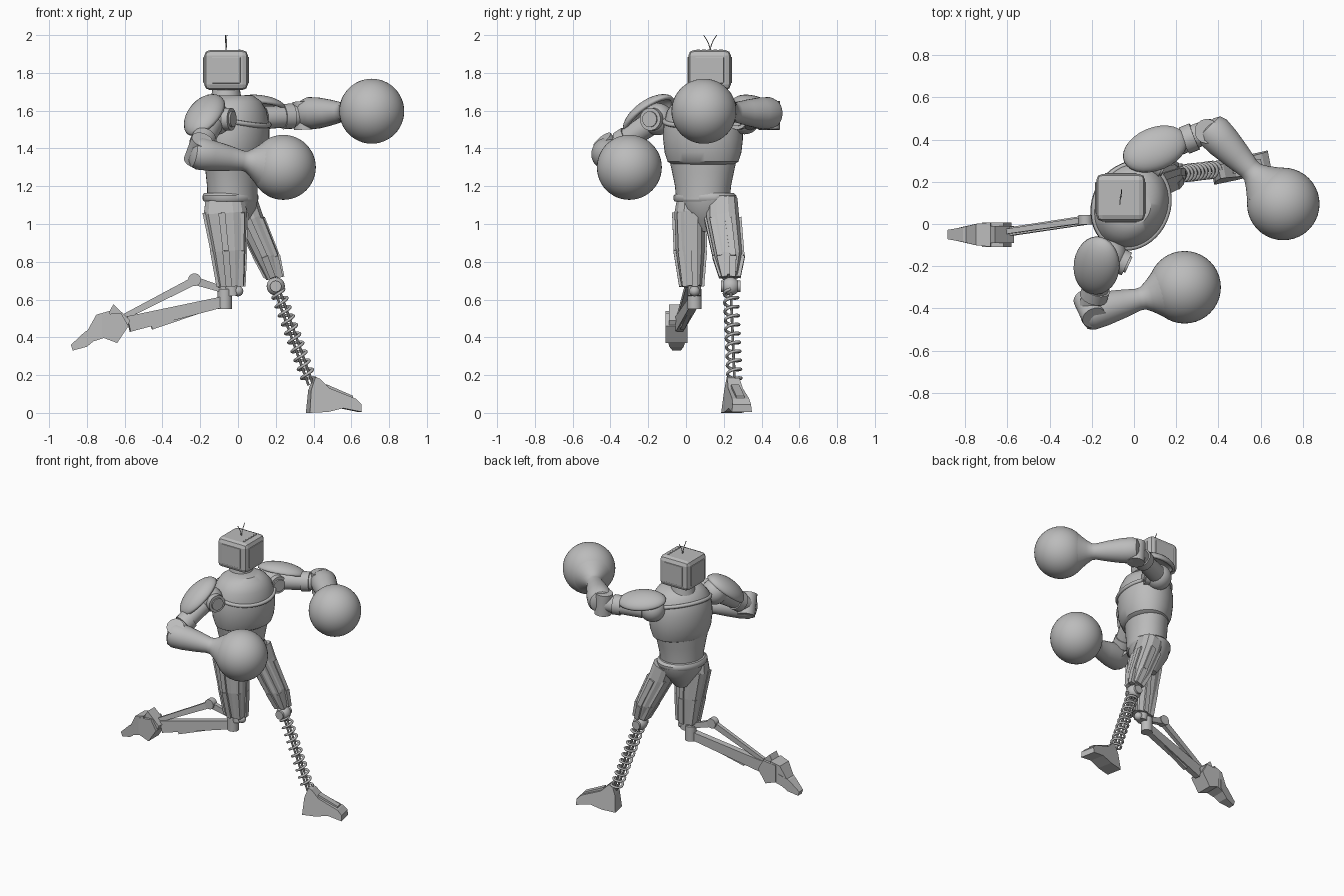
import bpy, bmesh, math
from mathutils import Vector, Matrix

if "Cube" in bpy.data.objects:
    bpy.data.objects.remove(bpy.data.objects["Cube"])

grey = bpy.data.materials.new("plain grey")
grey.use_nodes = True
grey.diffuse_color = (0.5, 0.5, 0.5, 1)
grey.node_tree.nodes["Principled BSDF"].inputs["Base Color"].default_value = (0.5, 0.5, 0.5, 1)
smooth_parts = []


def finish(name, bm, smooth=False):
    bmesh.ops.recalc_face_normals(bm, faces=bm.faces)
    mesh = bpy.data.meshes.new(name)
    bm.to_mesh(mesh)
    bm.free()
    ob = bpy.data.objects.new(name, mesh)
    bpy.context.collection.objects.link(ob)
    mesh.materials.append(grey)
    if smooth:
        smooth_parts.append(ob)
    return ob


def loft(name, rings, side, n=24, power=1.0, smooth=True):
    """Skin rings of (centre, half size along side, half size across)."""
    w = (Vector(rings[-1][0]) - Vector(rings[0][0])).normalized()
    u = Vector(side)
    u = (u - w * u.dot(w)).normalized()
    v = w.cross(u)
    bend = lambda t: math.copysign(abs(t) ** power, t)
    bm = bmesh.new()
    loops = []
    for c, a, b in rings:
        angles = [math.tau * (i + 0.5) / n for i in range(n)]
        loops.append([bm.verts.new(Vector(c) + u * a * bend(math.cos(t)) + v * b * bend(math.sin(t)))
                      for t in angles])
    for p, q in zip(loops, loops[1:]):
        for i in range(n):
            j = (i + 1) % n
            bm.faces.new((p[i], p[j], q[j], q[i]))
    bm.faces.new(loops[0])
    bm.faces.new(loops[-1])
    return finish(name, bm, smooth)


def rod(name, a, b, r, r2=None, n=20):
    r2 = r if r2 is None else r2
    return loft(name, [(a, r, r), (b, r2, r2)], (0.3, 0.5, 0.81), n)


def disc(name, centre, axis, r, half):
    d = Vector(axis).normalized() * half
    c = Vector(centre)
    return rod(name, c - d, c + d, r)


def bar(name, a, b, wide, tall, wide2, tall2):
    return loft(name, [(a, wide, tall), (b, wide2, tall2)], (0, 1, 0), 4, 0.01, False)


def ball(name, c, r):
    bm = bmesh.new()
    bmesh.ops.create_uvsphere(bm, u_segments=40, v_segments=24, radius=r,
                              matrix=Matrix.Translation(c))
    return finish(name, bm, True)


def box(name, c, size, bevel=0.0):
    bm = bmesh.new()
    bmesh.ops.create_cube(bm, size=1, matrix=Matrix.Translation(c) @ Matrix.Diagonal((*size, 1)))
    if bevel:
        bmesh.ops.bevel(bm, geom=bm.edges[:], offset=bevel, segments=2, profile=0.5, affect='EDGES')
    return finish(name, bm)


def prism(name, profile, origin, width, turn=0.0):
    """Side profile (x, z) given thickness by width(x, z)."""
    bm = bmesh.new()
    near = [bm.verts.new((x, -width(x, z), z)) for x, z in profile]
    far = [bm.verts.new((x, width(x, z), z)) for x, z in profile]
    for i in range(len(near)):
        j = (i + 1) % len(near)
        bm.faces.new((near[i], near[j], far[j], far[i]))
    bm.faces.new(near)
    bm.faces.new(far)
    bm.transform(Matrix.Translation(origin) @ Matrix.Rotation(turn, 4, 'Z'))
    return finish(name, bm)


def wire(name, points, depth, closed=False):
    cu = bpy.data.curves.new(name, 'CURVE')
    cu.dimensions = '3D'
    cu.bevel_depth = depth
    cu.bevel_resolution = 2
    cu.use_fill_caps = True
    sp = cu.splines.new('POLY')
    sp.points.add(len(points) - 1)
    for p, q in zip(sp.points, points):
        p.co = (*q, 1)
    sp.use_cyclic_u = closed
    cu.materials.append(grey)
    ob = bpy.data.objects.new(name, cu)
    bpy.context.collection.objects.link(ob)


def pad(name, centre, normal, along, size):
    z = Vector(normal).normalized()
    x = Vector(along)
    x = (x - z * x.dot(z)).normalized()
    m = Matrix((x, z.cross(x), z)).transposed().to_4x4()
    bm = bmesh.new()
    bmesh.ops.create_uvsphere(bm, u_segments=28, v_segments=16, radius=1)
    bmesh.ops.bisect_plane(bm, geom=bm.verts[:] + bm.edges[:] + bm.faces[:], dist=0.001,
                           plane_co=(0, 0, 0), plane_no=(0, 0, 1), clear_inner=True)
    bm.transform(Matrix.Translation(centre) @ m @ Matrix.Diagonal((*size, 1)))
    ob = finish(name, bm, True)
    ob.modifiers.new("thickness", 'SOLIDIFY').thickness = 0.02


# Torso, twisted about the vertical
ACROSS, FRONT = Vector((0.42, 0.91, 0)), Vector((0.91, -0.42, 0))


def body(name, x, y, sections):
    return loft(name, [((x, y, z), a, b) for z, a, b in sections], ACROSS, 40)


body("chest", -0.02, 0.09, [(1.31, 0.16, 0.12), (1.33, 0.195, 0.15), (1.38, 0.21, 0.17),
                            (1.45, 0.218, 0.178), (1.52, 0.215, 0.18), (1.6, 0.195, 0.165),
                            (1.65, 0.155, 0.14), (1.68, 0.1, 0.1)])
body("belly", -0.03, 0.09, [(1.13, 0.145, 0.13), (1.2, 0.152, 0.13), (1.27, 0.168, 0.135),
                            (1.34, 0.185, 0.14)])
body("belt", -0.04, 0.1, [(1.12, 0.165, 0.135), (1.13, 0.172, 0.142), (1.15, 0.172, 0.142),
                          (1.165, 0.155, 0.135)])
body("pelvis", -0.035, 0.11, [(0.96, 0.04, 0.05), (1.02, 0.09, 0.09), (1.08, 0.15, 0.125),
                              (1.13, 0.165, 0.135)])
collar = []
for i in range(48):
    t = math.tau * i / 48
    z = 1.56 - 0.04 * math.cos(t)
    s = 1 - 1.1 * (z - 1.52)
    collar.append(Vector((-0.02, 0.09, z)) + FRONT * 0.18 * s * math.cos(t)
                  + ACROSS * 0.215 * s * math.sin(t))
wire("collar_trim", collar, 0.013, True)

# Head
hx, hy, hz = -0.063, 0.125, 1.815
rod("neck", (hx, hy, 1.64), (hx, hy, 1.73), 0.085, 0.07, 28)
box("head", (hx, hy, hz), (0.232, 0.226, 0.212), 0.03)
for sx, sy, label in ((0, -1, "front"), (0, 1, "back"), (1, 0, "left"), (-1, 0, "right")):
    box("head_panel_" + label, (hx + sx * 0.115, hy + sy * 0.112, hz),
        (0.012 if sx else 0.15, 0.012 if sy else 0.15, 0.14), 0.004)
for k in range(5):
    box("head_vent", (hx + 0.07, hy - 0.06 + k * 0.03, 1.921), (0.01, 0.02, 0.008))
for s in (-1, 1):
    wire("antenna", [(hx + s * 0.004 * t, hy + 0.003 + s * 0.035 * t * t, 1.91 + 0.09 * t)
                     for t in (0, 0.25, 0.5, 0.75, 1)], 0.0025)


# Arms
def arm(side, shoulder, upper, elbow, fore, glove):
    ball(side + "_shoulder", shoulder, 0.085)
    disc(side + "_shoulder_cap", Vector(shoulder) + FRONT * 0.07, FRONT, 0.06, 0.025)
    disc(side + "_shoulder_hub", Vector(shoulder) + FRONT * 0.08, FRONT, 0.042, 0.025)
    rod(side + "_upper_arm", upper, elbow, 0.062, 0.055)
    d1, d2 = Vector(elbow) - Vector(upper), Vector(glove) - Vector(elbow)
    disc(side + "_elbow", elbow, d1.cross(d2), 0.058, 0.075)
    rod(side + "_arm_band", Vector(upper) + d1 * 0.55, Vector(upper) + d1 * 0.75, 0.067)
    f, g = Vector(fore), Vector(glove)
    spans = ((0, 0.045), (0.03, 0.075), (0.09, 0.086), (0.22, 0.082), (0.4, 0.068), (0.55, 0.053),
             (0.6, 0.055), (0.66, 0.075), (0.72, 0.1), (0.76, 0.118))
    loft(side + "_forearm", [(f.lerp(g, t), r, r) for t, r in spans], (0, 0, 1), 28)
    ball(side + "_glove", glove, 0.172)


arm("left", (0.05, 0.31, 1.56), (0.1, 0.34, 1.56), (0.35, 0.44, 1.575),
    (0.345, 0.47, 1.585), (0.708, 0.095, 1.597))
arm("right", (-0.12, -0.15, 1.555), (-0.14, -0.19, 1.53), (-0.21, -0.4, 1.39),
    (-0.25, -0.43, 1.38), (0.24, -0.3, 1.3))
pad("left_shoulder_pad", (0.1, 0.355, 1.62), (0, 0.25, 0.95), (0.9, 0.4, 0), (0.16, 0.105, 0.06))
pad("right_shoulder_pad", (-0.175, -0.195, 1.57), (-0.45, -0.45, 0.75), (-0.25, -0.75, -0.6),
    (0.165, 0.115, 0.075))


# Thighs with raised strips
def thigh(side, rings):
    loft(side + "_thigh", rings, (0, 1, 0), 12, 0.75, False)
    for ang in range(20, 380, 60):
        c, s = math.cos(math.radians(ang)), math.sin(math.radians(ang))
        ends = [Vector(p) + Vector((c * b * 0.93, s * a * 0.93, 0)) for p, a, b in rings[1:]]
        for p, q in zip(ends, ends[1:]):
            bar(side + "_thigh_strip", p, q, 0.018, 0.018, 0.016, 0.016)


thigh("right", [((-0.07, 0.02, 1.13), 0.07, 0.105), ((-0.067, 0.02, 1.06), 0.083, 0.118),
                ((-0.05, 0.022, 0.86), 0.078, 0.092), ((-0.037, 0.03, 0.67), 0.055, 0.07)])
thigh("left", [((0.03, 0.19, 1.12), 0.085, 0.075), ((0.06, 0.195, 1.03), 0.088, 0.075),
               ((0.15, 0.225, 0.83), 0.075, 0.064), ((0.19, 0.232, 0.72), 0.045, 0.045)])

# Left lower leg: ball knee, spring and shoe
knee, ankle = Vector((0.2, 0.236, 0.67)), Vector((0.385, 0.258, 0.15))
ball("left_knee", knee, 0.048)
disc("left_knee_cap", knee, (0, 1, 0), 0.03, 0.052)
axis = (ankle - knee).normalized()
u = axis.cross(Vector((0, 1, 0))).normalized()
v = axis.cross(u)
turns, steps = 10, 16
coil = []
for i in range(turns * steps + 1):
    t = math.tau * i / steps
    coil.append(knee.lerp(ankle, 0.05 + 0.91 * i / (turns * steps))
                + (u * math.cos(t) + v * math.sin(t)) * 0.036)
wire("left_shin_spring", coil, 0.008)
for s in (-1, 1):
    rod("left_shin_rod", knee + u * 0.012 * s, ankle + u * 0.012 * s, 0.007, n=10)
prism("left_shoe", [(0, 0), (0.01, 0.12), (0.035, 0.19), (0.06, 0.18), (0.11, 0.13), (0.25, 0.075),
                    (0.28, 0.045), (0.28, 0.005), (0.18, 0.025), (0.1, 0.005)],
      (0.37, 0.24, 0), lambda x, z: 0.055 - 0.12 * z, 0.2)
prism("left_shoe_ridge", [(0.09, 0.09), (0.1, 0.15), (0.24, 0.09), (0.24, 0.05)],
      (0.37, 0.24, 0), lambda x, z: 0.022, 0.2)

# Right lower leg: knee block, shin blade and linkage
ball("right_knee", (0, 0.045, 0.645), 0.028)
rod("right_knee_post", (-0.04, 0.045, 0.7), (-0.03, 0.045, 0.62), 0.035)
rod("right_knee_block", (-0.07, 0.045, 0.55), (-0.07, 0.045, 0.655), 0.038)
bar("right_shin", (-0.05, 0.045, 0.595), (-0.58, -0.035, 0.47), 0.022, 0.028, 0.02, 0.042)
bar("right_shin_rib", (-0.12, 0.035, 0.565), (-0.46, -0.02, 0.46), 0.012, 0.01, 0.012, 0.02)
bar("right_link_front", (-0.04, 0.045, 0.64), (-0.23, 0.02, 0.7), 0.014, 0.015, 0.014, 0.022)
bar("right_link_rear", (-0.22, 0.02, 0.705), (-0.6, -0.035, 0.51), 0.014, 0.022, 0.012, 0.015)
disc("right_link_joint", (-0.23, 0.02, 0.705), (0, 1, 0), 0.034, 0.022)

# Right foot: overlapping wedges, toe pointing down
taper = lambda x, z: max(0.022, 0.058 + 0.25 * min(0, x + 0.72))
foot = (0, -0.05, 0)
prism("right_ankle_cuff", [(-0.57, 0.49), (-0.66, 0.575), (-0.69, 0.52), (-0.66, 0.45), (-0.6, 0.43)],
      foot, lambda x, z: 0.04)
prism("right_heel", [(-0.58, 0.46), (-0.64, 0.37), (-0.72, 0.4), (-0.72, 0.52), (-0.62, 0.53)],
      foot, taper)
prism("right_instep", [(-0.68, 0.54), (-0.75, 0.52), (-0.8, 0.43), (-0.76, 0.38), (-0.67, 0.41)],
      foot, taper)
prism("right_toe", [(-0.74, 0.46), (-0.81, 0.43), (-0.885, 0.36), (-0.875, 0.33), (-0.8, 0.35),
                    (-0.74, 0.4)], foot, taper)

# Smooth shading with crisp edges on the rounded parts
for ob in bpy.context.scene.objects:
    ob.select_set(ob in smooth_parts)
bpy.context.view_layer.objects.active = smooth_parts[0]
bpy.ops.object.shade_smooth_by_angle(angle=math.radians(35))
